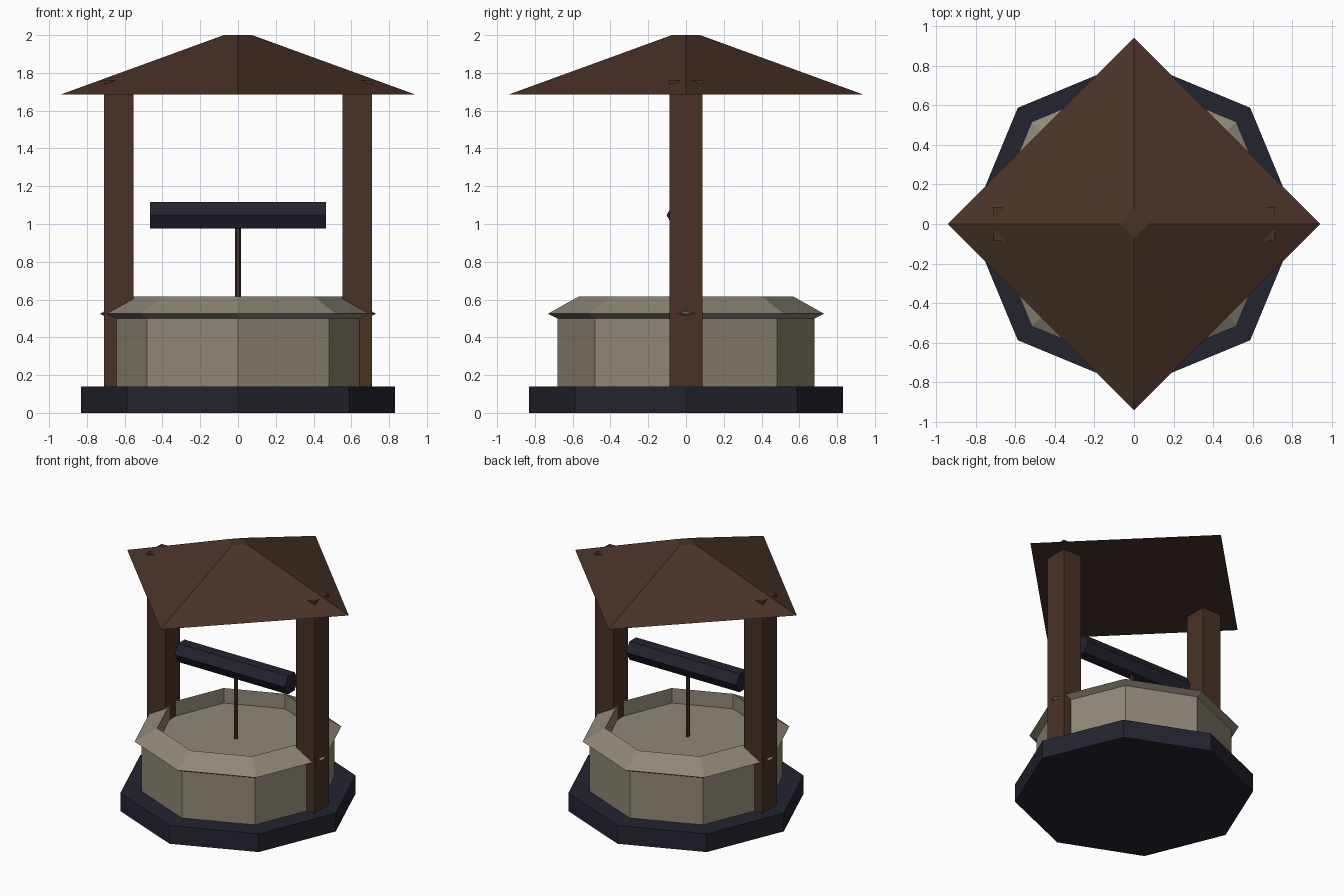
import bpy
import bmesh
from math import cos, sin, tau, pi
from mathutils import Matrix

cube = bpy.data.objects.get("Cube")
if cube:
    bpy.data.objects.remove(cube, do_unlink=True)


def material(name, rgb):
    mat = bpy.data.materials.new(name)
    mat.use_nodes = True
    mat.diffuse_color = (*rgb, 1)
    bsdf = mat.node_tree.nodes["Principled BSDF"]
    bsdf.inputs["Base Color"].default_value = (*rgb, 1)
    bsdf.inputs["Roughness"].default_value = 0.9
    return mat


wood = material("brown wood", (0.066, 0.032, 0.020))
stone = material("grey stone", (0.28, 0.245, 0.185))
slate = material("dark slate", (0.0176, 0.0176, 0.030))


def make_object(name, bm, mat, matrix=None):
    bmesh.ops.recalc_face_normals(bm, faces=bm.faces)
    if matrix:
        bm.transform(matrix)
    mesh = bpy.data.meshes.new(name)
    bm.to_mesh(mesh)
    bm.free()
    mesh.materials.append(mat)
    obj = bpy.data.objects.new(name, mesh)
    bpy.context.collection.objects.link(obj)
    return obj


def turned(name, profile, sides, mat, matrix=None):
    """Faceted solid from (radius, height) pairs, closed at both ends."""
    bm = bmesh.new()
    rings = [[bm.verts.new((r * cos(tau * i / sides), r * sin(tau * i / sides), z))
              for i in range(sides)] for r, z in profile]
    for low, high in zip(rings, rings[1:]):
        for i in range(sides):
            j = (i + 1) % sides
            bm.faces.new((low[i], low[j], high[j], high[i]))
    bm.faces.new(rings[0][::-1])
    bm.faces.new(rings[-1])
    return make_object(name, bm, mat, matrix)


def box(name, low, high, mat):
    bm = bmesh.new()
    bmesh.ops.create_cube(bm, size=1)
    for v in bm.verts:
        v.co = [h if c > 0 else l for c, l, h in zip(v.co, low, high)]
    return make_object(name, bm, mat)


# Octagonal foundation
turned("base_slab", [(0.83, 0), (0.83, 0.14)], 8, slate)

# Wall, flared rim and sunken floor in one profile
turned("well_wall", [(0.68, 0.14), (0.68, 0.50), (0.73, 0.525),
                     (0.57, 0.615), (0.57, 0.50)], 8, stone)

# Square posts, their tops just breaking through the roof
for side, x in (("left", 0.632), ("right", -0.632)):
    box(side + "_post", (x - 0.078, -0.087, 0.14), (x + 0.078, 0.087, 1.76), wood)

# Four-sided roof with corners on the axes and a small flat top
turned("roof", [(0.94, 1.685), (0.075, 2.0)], 4, wood)

# Hexagonal winding drum lying along x, points facing front and back
axis_turn = Matrix.Rotation(pi / 2, 4, "Y") @ Matrix.Rotation(pi / 2, 4, "Z")
turned("winding_drum", [(0.081, -0.467), (0.081, 0.467)], 6, slate,
       Matrix.Translation((0, -0.022, 1.047)) @ axis_turn)

# Rope hanging from the drum to the floor
turned("rope", [(0.015, 0.49), (0.015, 1.02)], 6, wood,
       Matrix.Translation((0, -0.022, 0)))
